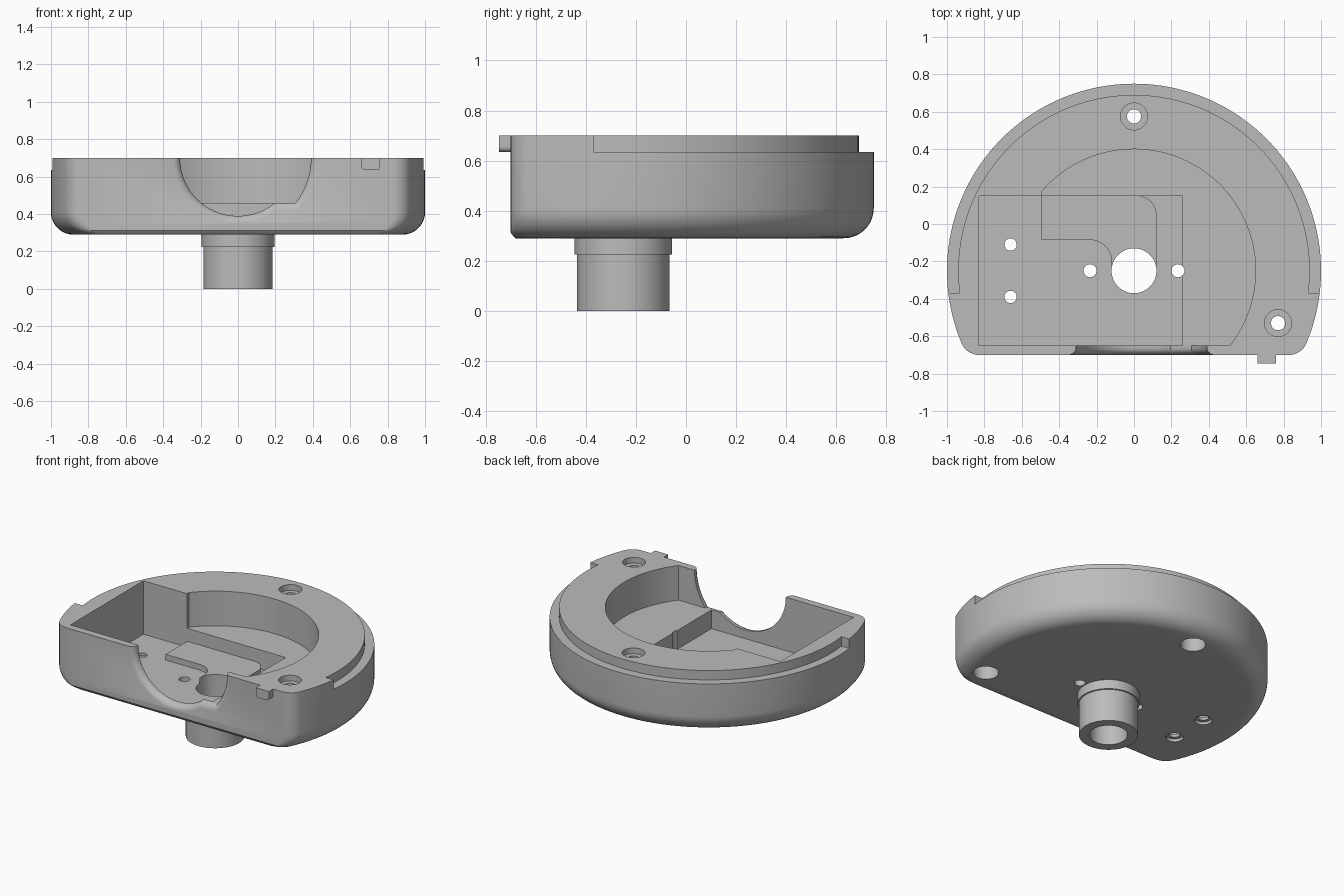
import bpy, bmesh
from math import sin, cos, pi, radians, sqrt, atan2, asin, acos

old = bpy.data.objects.get("Cube")
if old:
    bpy.data.objects.remove(old, do_unlink=True)

grey = bpy.data.materials.new("plain grey")
grey.use_nodes = True
grey.diffuse_color = (0.5, 0.5, 0.5, 1)
grey.node_tree.nodes["Principled BSDF"].inputs["Base Color"].default_value = (0.5, 0.5, 0.5, 1)

CY = -0.25       # centre of the round housing
FRONT = -0.70    # flat front
BASE, TOP = 0.29, 0.70


def loft(name, rings, closed=False):
    """Skin matching rings of points; cap the ends, or join them when closed."""
    bm = bmesh.new()
    loops = [[bm.verts.new(p) for p in ring] for ring in rings]
    n = len(loops[0])
    pairs = list(zip(loops, loops[1:]))
    if closed:
        pairs.append((loops[-1], loops[0]))
    else:
        bm.faces.new(loops[0])
        bm.faces.new(loops[-1])
    for a, b in pairs:
        for i in range(n):
            j = (i + 1) % n
            bm.faces.new((a[i], a[j], b[j], b[i]))
    bmesh.ops.recalc_face_normals(bm, faces=bm.faces)
    mesh = bpy.data.meshes.new(name)
    bm.to_mesh(mesh)
    bm.free()
    mesh.materials.append(grey)
    obj = bpy.data.objects.new(name, mesh)
    bpy.context.collection.objects.link(obj)
    return obj


def arc(cx, cy, r, a0, a1, n):
    return [(cx + r * cos(a0 + (a1 - a0) * i / n),
             cy + r * sin(a0 + (a1 - a0) * i / n)) for i in range(n + 1)]


def prism(name, pts, z0, z1):
    return loft(name, [[(x, y, z) for x, y in pts] for z in (z0, z1)])


def disc(x, y, r, z0, z1, n=40):
    return prism("cutter", arc(x, y, r, 0, 2 * pi, n)[:-1], z0, z1)


def cut(obj, cutter):
    cutter.hide_render = True
    mod = obj.modifiers.new("cut", 'BOOLEAN')
    mod.operation = 'DIFFERENCE'
    mod.solver = 'EXACT'
    mod.object = cutter
    bpy.context.view_layer.objects.active = obj
    bpy.ops.object.modifier_apply(modifier=mod.name)
    bpy.data.objects.remove(cutter, do_unlink=True)


def smooth(obj):
    bpy.ops.object.select_all(action='DESELECT')
    obj.select_set(True)
    bpy.context.view_layer.objects.active = obj
    bpy.ops.object.shade_smooth_by_angle(angle=radians(30))


def outline(inset, front_inset, z):
    """Circle with a flat front and rounded front corners."""
    R, r, y0 = 1 - inset, 0.10, FRONT + front_inset
    cy = y0 + r
    cx = sqrt((R - r) ** 2 - (cy - CY) ** 2)
    a = atan2(cy - CY, cx)
    pts = arc(cx, cy, r, -pi / 2, a, 10)
    pts += arc(0, CY, R, a, pi - a, 110)[1:-1]
    pts += arc(-cx, cy, r, pi - a, 1.5 * pi, 10)
    return [(x, y, z) for x, y in pts]


# housing with a rounded lower edge
F = 0.12
rings = []
for i in range(11):
    t = pi / 2 * i / 10
    z = BASE + F * (1 - cos(t))
    rings.append(outline(F * (1 - sin(t)), max(0, 0.02 - (z - BASE)), z))
rings.append(outline(0, 0, TOP))
housing = loft("housing", rings)

# stepped rim around the back
ri, ro = 0.94, 1.1
ai, ao = asin(-0.12 / ri), asin(-0.12 / ro)
rim = arc(0, CY, ro, ao, pi - ao, 96) + arc(0, CY, ri, pi - ai, ai, 110)
cut(housing, prism("cutter", rim, 0.635, 0.8))

# round pocket, flattened at the front and one side
pocket = arc(0, CY, 0.65, asin(-0.40 / 0.65), acos(-0.495 / 0.65), 64)
cut(housing, prism("cutter", pocket + [(-0.495, -0.65)], 0.46, 0.8))

# deeper rectangular pocket
FLOOR = 0.33
box = [(-0.83, -0.65), (0.26, -0.65), (0.26, 0.15), (-0.83, 0.15)]
cut(housing, prism("cutter", box, FLOOR, 0.8))


# round notch through the front wall, flared outwards
def notch(y, o):
    r1, r2, low = 0.31 + o, 0.39 + o, 0.46 - o
    drop = TOP - low
    left = arc(0, TOP, r1, pi, 2 * pi - asin(drop / r1), 32)
    right = arc(0, TOP, r2, -asin(drop / r2), 0, 12)
    pts = left + right + [(r2, 0.9), (-r1, 0.9)]
    return [(x, y, z) for x, z in pts]


cut(housing, loft("cutter", [notch(-0.60, 0), notch(-0.67, 0), notch(-0.685, 0.008),
                             notch(-0.695, 0.022), notch(-0.702, 0.04), notch(-0.8, 0.04)]))

# centre bore and small mounting holes
cut(housing, disc(0, CY, 0.12, 0.2, 0.6, 64))
for x, y in ((-0.66, -0.11), (-0.66, -0.39)):
    cut(housing, disc(x, y, 0.033, 0.2, 0.6, 24))
    cut(housing, disc(x, y, 0.055, 0.2, 0.31, 32))
for x in (-0.235, 0.235):
    cut(housing, disc(x, CY, 0.035, 0.2, 0.6, 24))

# screw holes, recessed at both ends
for x, y in ((0, 0.575), (0.77, -0.53)):
    cut(housing, disc(x, y, 0.038, 0.2, 0.8, 32))
    cut(housing, disc(x, y, 0.072, 0.66, 0.8))
    cut(housing, disc(x, y, 0.08, 0.2, 0.5))
smooth(housing)

# raised step on the pocket floor
step = [(-0.495, 0.15), (-0.495, -0.085)]
step += arc(-0.235, -0.2, 0.115, pi / 2, 0, 12)
step += arc(0, CY, 0.12, pi, 0, 32)
step += arc(0.02, 0.05, 0.10, 0, pi / 2, 12)
smooth(prism("floor_step", step, FLOOR - 0.01, 0.37))

# hollow hub below
profile = [(0.12, 0), (0.185, 0), (0.185, 0.225), (0.195, 0.225), (0.195, BASE), (0.12, BASE)]
hub = [[(r * cos(a), CY + r * sin(a), z) for r, z in profile]
       for a in (2 * pi * i / 64 for i in range(64))]
smooth(loft("hub", hub, closed=True))

# locating tab on the front, rounded underneath
r, x0, x1, z0 = 0.02, 0.66, 0.76, 0.635
tab = [(x0, TOP)] + arc(x0 + r, z0 + r, r, pi, 1.5 * pi, 6)
tab += arc(x1 - r, z0 + r, r, -pi / 2, 0, 6) + [(x1, TOP)]
smooth(loft("front_tab", [[(x, y, z) for x, z in tab] for y in (-0.747, -0.69)]))
